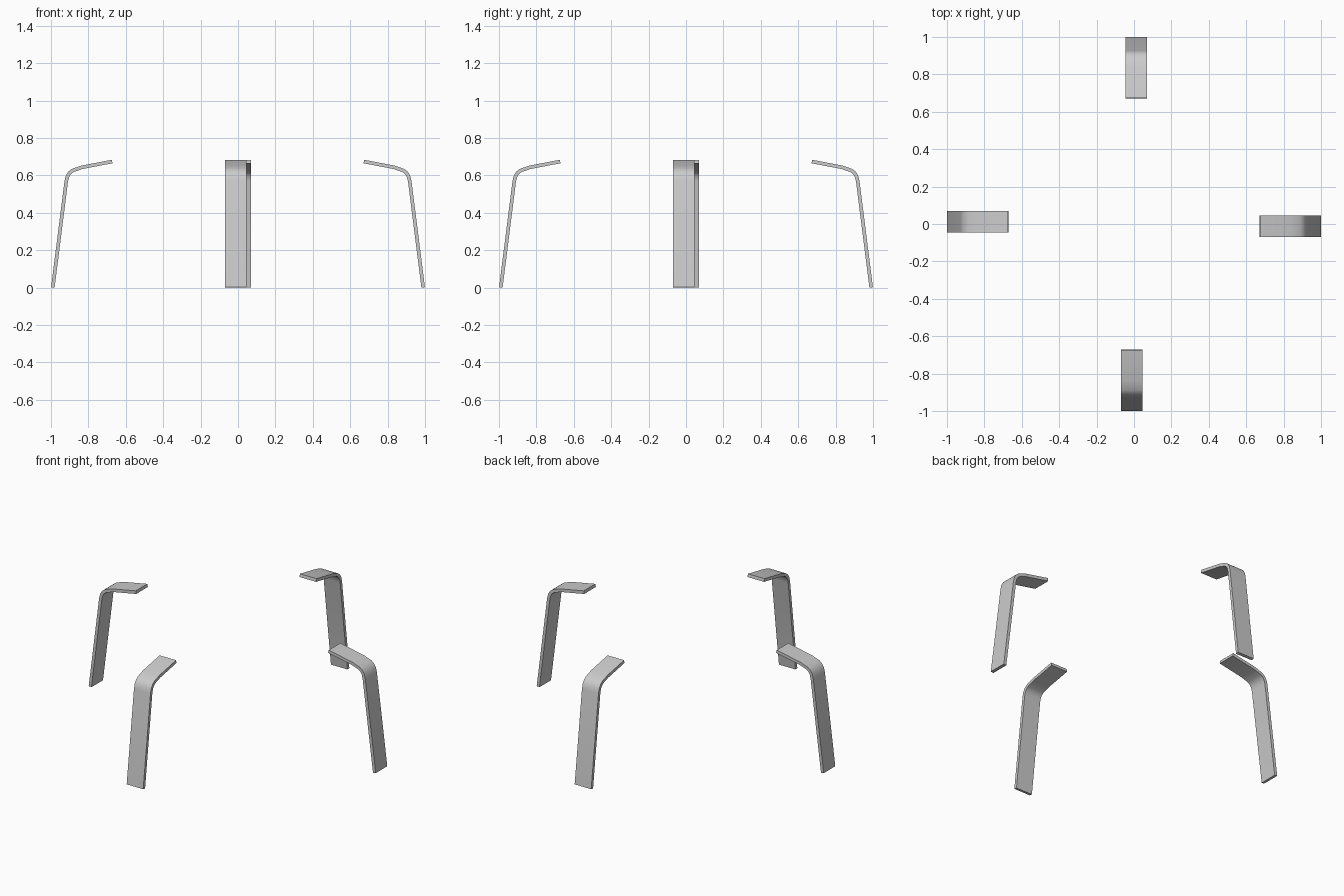
import bpy, bmesh, math
from mathutils import Vector, Matrix

if "Cube" in bpy.data.objects:
    bpy.data.objects.remove(bpy.data.objects["Cube"])

WIDTH, THICK, OFFSET = 0.114, 0.019, -0.012

# Centreline of the bent strip (radius, height), foot to tip
PATH = [Vector(p) for p in [(0.990, 0.001), (0.918, 0.570), (0.912, 0.594),
                            (0.901, 0.613), (0.884, 0.626), (0.835, 0.643),
                            (0.673, 0.674)]]


def offset_path(dist):
    out = []
    for i, p in enumerate(PATH):
        dirs = []
        if i > 0:
            dirs.append((p - PATH[i - 1]).normalized())
        if i < len(PATH) - 1:
            dirs.append((PATH[i + 1] - p).normalized())
        normals = [Vector((d.y, -d.x)) for d in dirs]
        n = sum(normals, Vector((0, 0))).normalized()
        out.append(p + n * dist / n.dot(normals[0]))
    return out


def bent_leg(name, turn):
    bm = bmesh.new()
    sides = zip(offset_path(THICK / 2), offset_path(-THICK / 2))
    rings = []
    for a, b in sides:
        rings.append([bm.verts.new((p.x, OFFSET + s * WIDTH / 2, p.y))
                      for p, s in ((a, -1), (a, 1), (b, 1), (b, -1))])
    for r, t in zip(rings, rings[1:]):
        for k in range(4):
            m = (k + 1) % 4
            bm.faces.new((r[k], r[m], t[m], t[k]))
    bm.faces.new(rings[0])
    bm.faces.new(rings[-1])
    bmesh.ops.recalc_face_normals(bm, faces=bm.faces)
    bm.transform(Matrix.Rotation(turn, 4, 'Z'))
    mesh = bpy.data.meshes.new(name)
    bm.to_mesh(mesh)
    bm.free()
    obj = bpy.data.objects.new(name, mesh)
    bpy.context.collection.objects.link(obj)
    bpy.ops.object.select_all(action='DESELECT')
    obj.select_set(True)
    bpy.context.view_layer.objects.active = obj
    bpy.ops.object.shade_smooth_by_angle(angle=math.radians(30))


# Four legs, turned around the centre
for i, side in enumerate(("right", "back", "left", "front")):
    bent_leg(side + "_leg", i * math.pi / 2)
